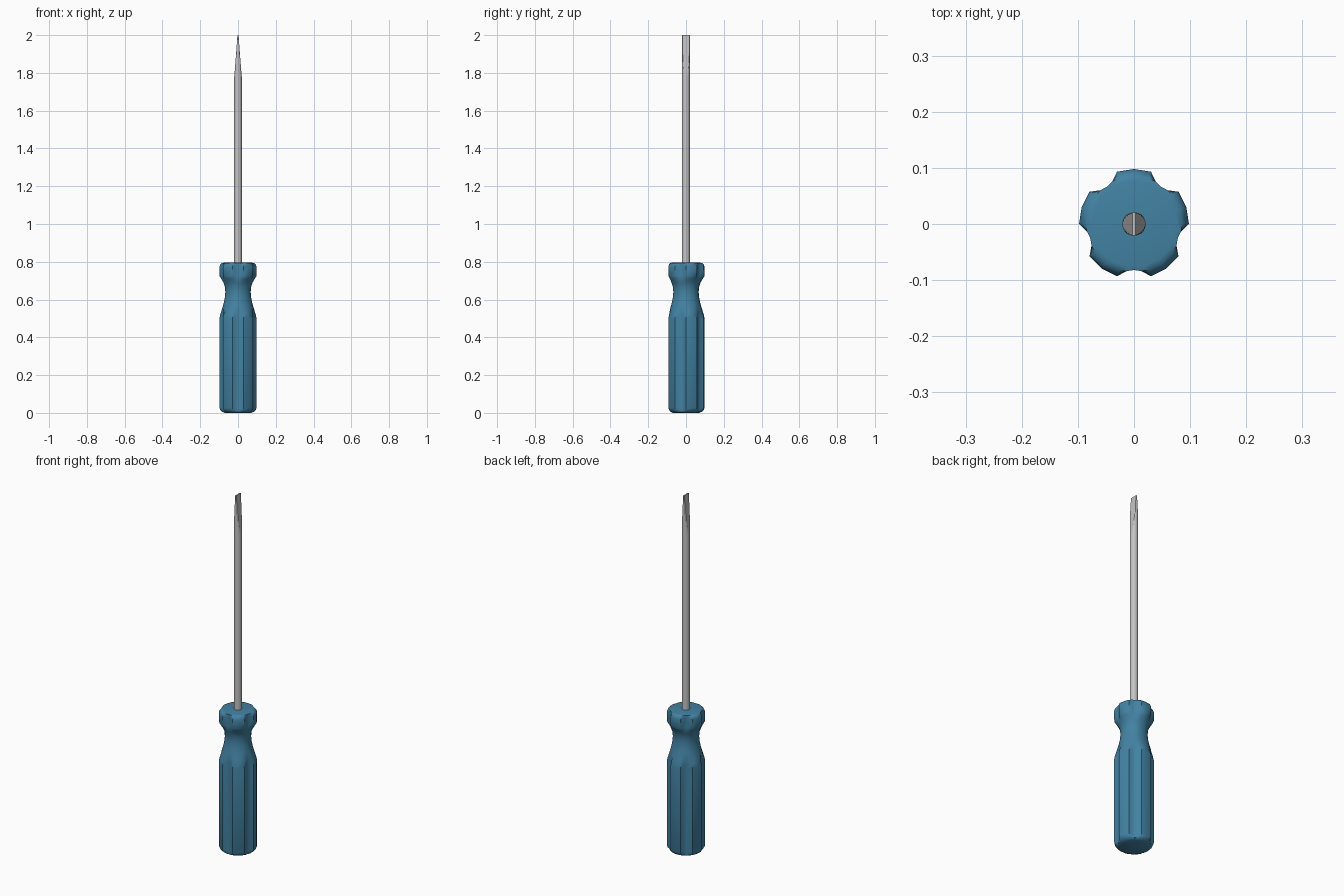
import bpy, bmesh, math

cube = bpy.data.objects.get("Cube")
if cube:
    bpy.data.objects.remove(cube)


def material(name, colour, roughness):
    mat = bpy.data.materials.new(name)
    mat.use_nodes = True
    mat.diffuse_color = (*colour, 1)
    bsdf = mat.node_tree.nodes["Principled BSDF"]
    bsdf.inputs["Base Color"].default_value = (*colour, 1)
    bsdf.inputs["Roughness"].default_value = roughness
    return mat


def loft(name, rings, mat, angle):
    """Skin a stack of equal-length point rings and cap both ends."""
    bm = bmesh.new()
    loops = [[bm.verts.new(p) for p in ring] for ring in rings]
    n = len(loops[0])
    for low, high in zip(loops, loops[1:]):
        for i in range(n):
            j = (i + 1) % n
            bm.faces.new((low[i], low[j], high[j], high[i]))
    bm.faces.new(loops[0][::-1])
    bm.faces.new(loops[-1])
    mesh = bpy.data.meshes.new(name)
    bm.to_mesh(mesh)
    bm.free()
    obj = bpy.data.objects.new(name, mesh)
    bpy.context.collection.objects.link(obj)
    mesh.materials.append(mat)
    bpy.ops.object.select_all(action="DESELECT")
    obj.select_set(True)
    bpy.context.view_layer.objects.active = obj
    bpy.ops.object.shade_smooth_by_angle(angle=math.radians(angle))
    return obj


blue = material("blue plastic", (0.055, 0.225, 0.365), 0.5)
steel = material("steel", (0.55, 0.55, 0.55), 0.4)

# Handle: lathe profile (height, radius) limited by five vertical flutes
profile = [(0, 0.07), (0.006, 0.084), (0.014, 0.093), (0.026, 0.098),
           (0.5, 0.098), (0.52, 0.094), (0.55, 0.085), (0.58, 0.076),
           (0.61, 0.07), (0.64, 0.067), (0.67, 0.07), (0.69, 0.077),
           (0.71, 0.089), (0.725, 0.098), (0.775, 0.098), (0.786, 0.094),
           (0.793, 0.086), (0.795, 0.076)]
flute = [(-18, 0.098), (-9, 0.085), (0, 0.082), (9, 0.085), (18, 0.098), (36, 0.098)]


def handle_ring(z, r):
    ring = []
    for k in range(5):
        for offset, limit in flute:
            a = math.radians(-90 + 72 * k + offset)
            s = min(r, limit)
            ring.append((s * math.cos(a), s * math.sin(a), z))
    return ring


loft("handle", [handle_ring(z, r) for z, r in profile], blue, 45)

# Shaft: round rod whose end is ground on both sides into a flat blade
SHAFT_R, SIDES, GRIND, TOP = 0.021, 24, 1.77, 2.0


def shaft_ring(z):
    t = max(0, (z - GRIND) / (TOP - GRIND))
    half = SHAFT_R + (0.003 - SHAFT_R) * t ** 0.9
    ring = []
    for i in range(SIDES):
        a = math.tau * (i + 0.5) / SIDES
        x = max(-half, min(half, SHAFT_R * math.cos(a)))
        ring.append((x, SHAFT_R * math.sin(a), z))
    return ring


heights = [0.78, GRIND] + [GRIND + (TOP - GRIND) * i / 12 for i in range(1, 13)]
loft("shaft", [shaft_ring(z) for z in heights], steel, 30)
